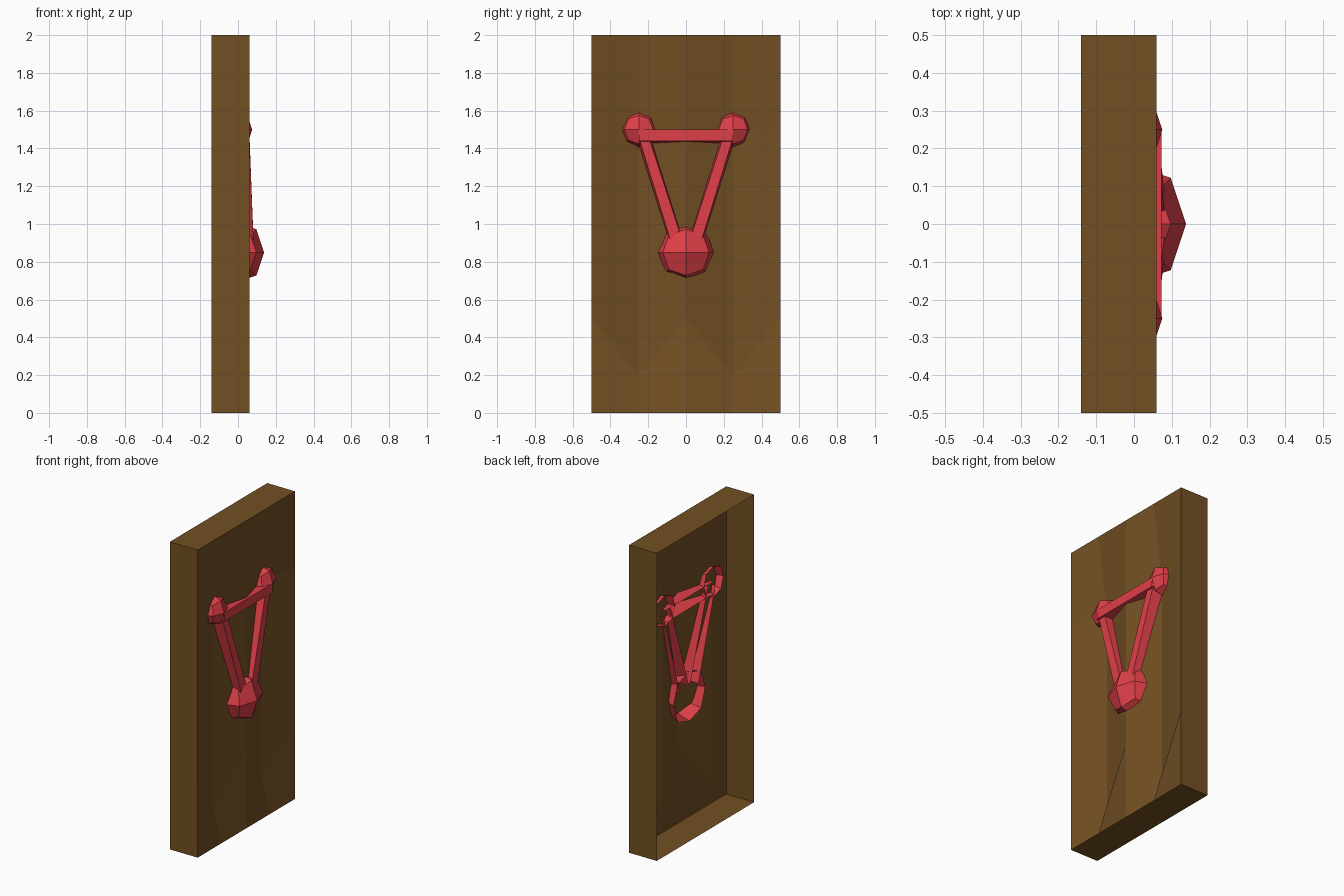
import bpy, bmesh
from mathutils import Vector

if "Cube" in bpy.data.objects:
    bpy.data.objects.remove(bpy.data.objects["Cube"])


def material(name, rgb):
    m = bpy.data.materials.new(name)
    m.diffuse_color = (*rgb, 1)
    m.use_nodes = True
    m.node_tree.nodes["Principled BSDF"].inputs["Base Color"].default_value = m.diffuse_color
    return m


BROWN = material("brown", (0.17, 0.08, 0.017))
RED = material("red", (0.74, 0.05, 0.065))


def finish(bm, name, mat):
    bmesh.ops.recalc_face_normals(bm, faces=bm.faces[:])
    me = bpy.data.meshes.new(name)
    bm.to_mesh(me)
    bm.free()
    me.materials.append(mat)
    ob = bpy.data.objects.new(name, me)
    bpy.context.collection.objects.link(ob)
    return ob


# Panel: open-backed shell whose face has two shallow vertical troughs
FRONT, BACK = 0.06, -0.14
YS = [-0.5, -0.25, 0, 0.25, 0.5]
ZS = [0, 0.5, 1, 1.5, 2]
bm = bmesh.new()
grid = []
for j, z in enumerate(ZS):
    row = []
    for y in YS:
        trough = abs(y) == 0.25 and 0 < j < 4
        row.append(bm.verts.new((FRONT - 0.065 * trough, y, 0.2 if trough and j == 1 else z)))
    grid.append(row)
for j in range(4):
    for i in range(4):
        bm.faces.new((grid[j][i], grid[j][i + 1], grid[j + 1][i + 1], grid[j + 1][i]))
rim = [e for e in bm.edges if e.is_boundary]
new = bmesh.ops.extrude_edge_only(bm, edges=rim)["geom"]
for v in new:
    if isinstance(v, bmesh.types.BMVert):
        v.co.x = BACK
finish(bm, "panel", BROWN)


# Knobs: front half of a once-subdivided cube, open at the back
def knob(name, y, z, r, x=-0.025):
    bm = bmesh.new()
    n = [-1, 0, 1]

    def place(a, b, c):
        k = r * {1: 1, 2: 0.75, 3: 0.556}[abs(a) + abs(b) + abs(c)]
        return bm.verts.new((x + a * k, y + b * k, z + c * k))

    top = {(b, c): place(1, b, c) for b in n for c in n}
    ring = [(-1, -1), (0, -1), (1, -1), (1, 0), (1, 1), (0, 1), (-1, 1), (-1, 0)]
    base = {p: place(0, *p) for p in ring}
    for b in (-1, 0):
        for c in (-1, 0):
            bm.faces.new([top[b, c], top[b + 1, c], top[b + 1, c + 1], top[b, c + 1]])
    for p, q in zip(ring, ring[1:] + ring[:1]):
        bm.faces.new([top[p], top[q], base[q], base[p]])
    finish(bm, name, RED)


knob("lower_knob", 0, 0.85, 0.163)
for side, s in (("left", -1), ("right", 1)):
    knob("upper_knob_" + side, s * 0.25, 1.5, 0.1)


# Bars: open channels; each profile point is (offset across, depth x)
def bar(name, a, b, profile_a, profile_b):
    bm = bmesh.new()
    a, b = Vector(a), Vector(b)
    d = (b - a).normalized()
    across = Vector((0, -d.z, d.y))
    rows = [[bm.verts.new(p + across * w + Vector((x, 0, 0))) for w, x in prof]
            for p, prof in ((a, profile_a), (b, profile_b))]
    for i in range(len(profile_a) - 1):
        bm.faces.new((rows[0][i], rows[0][i + 1], rows[1][i + 1], rows[1][i]))
    finish(bm, name, RED)


cross = [(-0.05, -0.025), (-0.03, 0.073), (0.03, 0.073), (0.03, -0.025)]
bar("cross_bar", (0, -0.25, 1.47), (0, 0.25, 1.47), cross, cross)
low = [(-0.045, -0.025), (-0.03, 0.082), (0.03, 0.082), (0.045, -0.025)]
high = [(-0.04, -0.025), (-0.025, 0.06), (0.025, 0.06), (0.04, -0.025)]
for side, s in (("left", -1), ("right", 1)):
    bar("slanted_bar_" + side, (0, s * 0.05, 0.91), (0, s * 0.23, 1.48), low, high)
